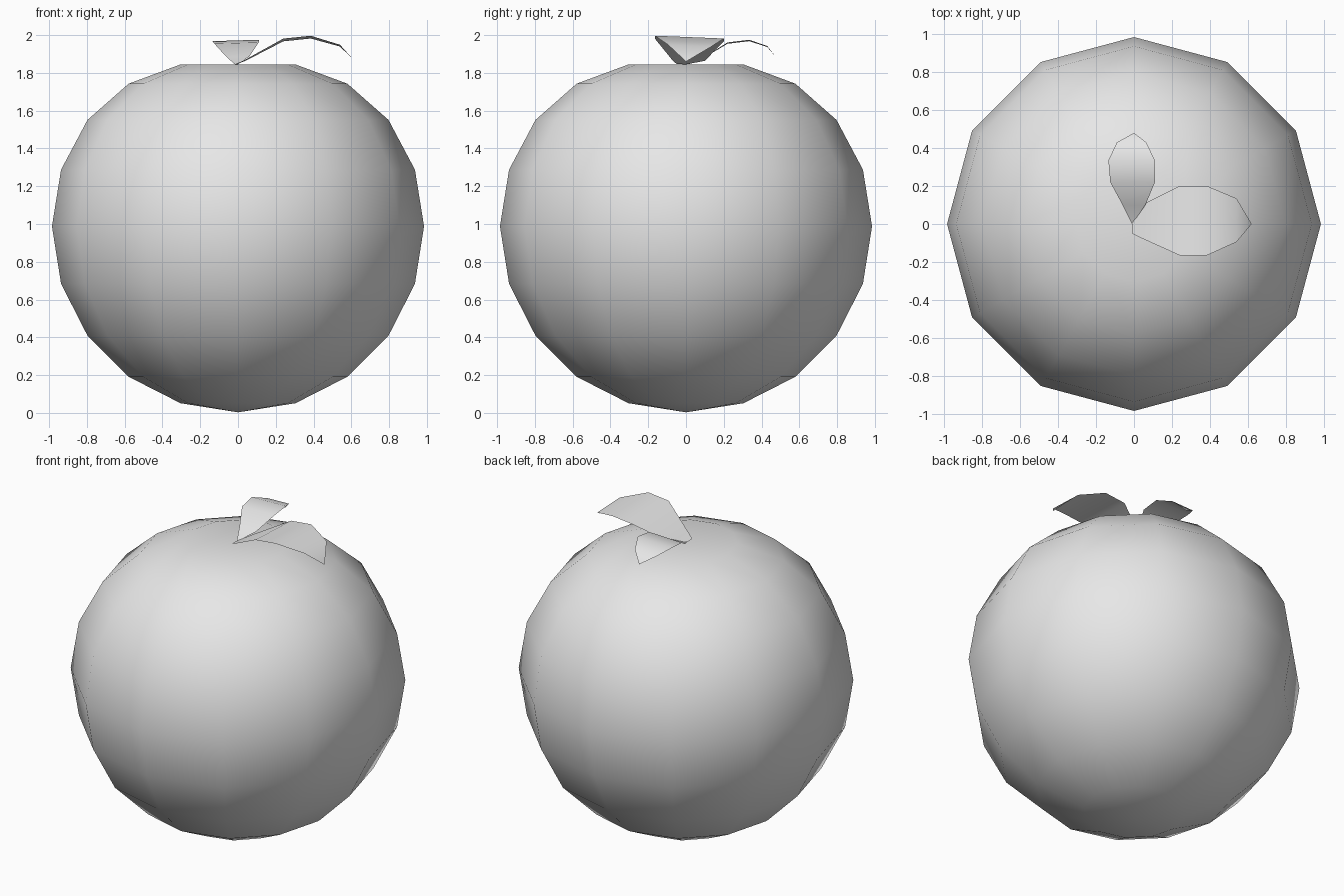
import bpy, bmesh, math

cube = bpy.data.objects.get("Cube")
if cube:
    bpy.data.objects.remove(cube)

grey = bpy.data.materials.new("plain grey")
grey.use_nodes = True
colour = (0.8, 0.8, 0.8, 1)
grey.diffuse_color = colour
grey.node_tree.nodes["Principled BSDF"].inputs["Base Color"].default_value = colour


def finish(name, bm):
    mesh = bpy.data.meshes.new(name)
    bm.to_mesh(mesh)
    bm.free()
    mesh.materials.append(grey)
    mesh.shade_smooth()
    obj = bpy.data.objects.new(name, mesh)
    bpy.context.collection.objects.link(obj)
    return obj


# Round fruit: a twelve-sided ball whose crown is pressed down
RADIUS, CENTRE = 0.985, 0.988
bm = bmesh.new()
bmesh.ops.create_uvsphere(bm, u_segments=12, v_segments=10, radius=RADIUS)
crown = [0, 0.005, 0.016, 0.042, 0.08, 0.15]
for v in bm.verts:
    ring = round(math.degrees(math.asin(max(-1, min(1, v.co.z / RADIUS)))) / 18)
    v.co.z += CENTRE - crown[max(ring, 0)]
finish("fruit", bm)


def leaf(name, sections, turn, tilt):
    """Bent leaf from (distance, left edge, right edge, height) sections."""
    bm = bmesh.new()
    c, s = math.cos(turn), math.sin(turn)

    def vert(along, side, z):
        return bm.verts.new((along * c - side * s, along * s + side * c, z + side * tilt))

    rows = []
    for along, left, right, z in sections:
        if left == right:
            rows.append([vert(along, left, z)])
        else:
            rows.append([vert(along, right, z), vert(along, left, z)])
    for a, b in zip(rows, rows[1:]):
        bm.faces.new(a + b[::-1])
    bmesh.ops.recalc_face_normals(bm, faces=bm.faces)
    if sum(f.normal.z for f in bm.faces) < 0:
        bmesh.ops.reverse_faces(bm, faces=bm.faces)
    return finish(name, bm)


# Large leaf reaching to the left, small leaf reaching to the back
leaf("large_leaf", [
    (-0.01, 0.0, -0.05, 1.845),
    (0.04, 0.10, -0.075, 1.868),
    (0.24, 0.20, -0.165, 1.975),
    (0.385, 0.20, -0.165, 1.99),
    (0.54, 0.135, -0.095, 1.945),
    (0.62, 0.0, 0.0, 1.86)], 0, -0.04)
leaf("small_leaf", [
    (0.0, 0.01, 0.01, 1.84),
    (0.10, 0.06, -0.06, 1.885),
    (0.22, 0.125, -0.11, 1.958),
    (0.335, 0.135, -0.11, 1.972),
    (0.43, 0.09, -0.065, 1.94),
    (0.48, 0.0, 0.0, 1.88)], math.pi / 2, -0.03)
